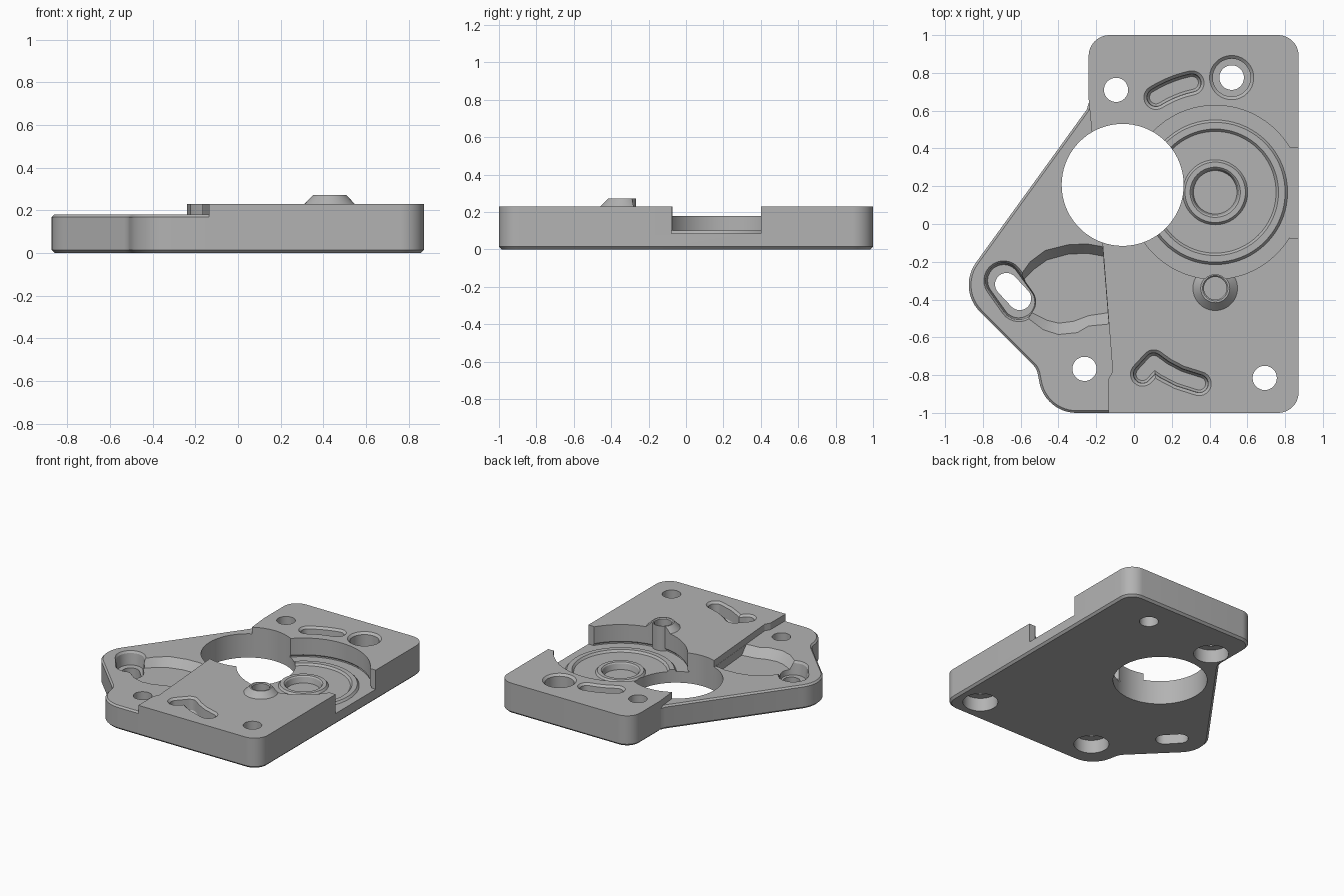
import bpy, bmesh, math
from mathutils import Vector

if "Cube" in bpy.data.objects:
    bpy.data.objects.remove(bpy.data.objects["Cube"])

grey = bpy.data.materials.new("machined_grey")
grey.diffuse_color = (0.45, 0.45, 0.45, 1)
grey.use_nodes = True
grey.node_tree.nodes["Principled BSDF"].inputs["Base Color"].default_value = grey.diffuse_color


def circle(x, y, r, n=72):
    return [(x + r * math.cos(2 * math.pi * i / n), y + r * math.sin(2 * math.pi * i / n)) for i in range(n)]


def rounded(corners, n=12):
    """Polygon of (x, y, radius) corners with each corner rounded."""
    out = []
    for i, (x, y, r) in enumerate(corners):
        p = Vector((x, y))
        if r == 0:
            out.append((x, y))
            continue
        a = (Vector(corners[i - 1][:2]) - p).normalized()
        b = (Vector(corners[(i + 1) % len(corners)][:2]) - p).normalized()
        half = a.angle(b) / 2
        c = p + (a + b).normalized() * r / math.sin(half)
        s = p + a * r / math.tan(half) - c
        e = p + b * r / math.tan(half) - c
        sweep = s.angle_signed(e)
        a0 = math.atan2(s.y, s.x)
        for k in range(n + 1):
            t = a0 - sweep * k / n          # angle_signed is clockwise
            out.append((c.x + r * math.cos(t), c.y + r * math.sin(t)))
    return out


def inset(pts, d):
    """Mitred inward offset of a counter-clockwise outline."""
    out = []
    for i in range(len(pts)):
        p = Vector(pts[i])
        a = (p - Vector(pts[i - 1])).normalized()
        b = (Vector(pts[(i + 1) % len(pts)]) - p).normalized()
        na, nb = Vector((-a.y, a.x)), Vector((-b.y, b.x))
        q = p + (na + nb) * d / (1 + na.dot(nb))
        out.append((q.x, q.y))
    return out


def capsule(path, r, n=14):
    """Outline of a round-ended slot along a path."""
    P = [Vector(p) for p in path]
    out = []
    for line in (P, P[::-1]):
        for i in range(len(line) - 1):
            d = (line[i + 1] - line[max(i - 1, 0)]).normalized()
            if i:
                out.append(tuple(line[i] + Vector((d.y, -d.x)) * r))
        d = line[-1] - line[-2]
        a = math.atan2(d.y, d.x) - math.pi / 2
        out += [(line[-1].x + r * math.cos(a + math.pi * k / n),
                 line[-1].y + r * math.sin(a + math.pi * k / n)) for k in range(n + 1)]
    return out


def solid(name, layers):
    """Skin a stack of (z, outline) layers and cap both ends."""
    bm = bmesh.new()
    rows = [[bm.verts.new((x, y, z)) for x, y in pts] for z, pts in layers]
    n = len(rows[0])
    for lo, hi in zip(rows, rows[1:]):
        for i in range(n):
            j = (i + 1) % n
            bm.faces.new((lo[i], lo[j], hi[j], hi[i]))
    bm.faces.new(rows[0][::-1])
    bm.faces.new(rows[-1])
    bmesh.ops.recalc_face_normals(bm, faces=bm.faces)
    me = bpy.data.meshes.new(name)
    bm.to_mesh(me)
    bm.free()
    ob = bpy.data.objects.new(name, me)
    bpy.context.collection.objects.link(ob)
    me.materials.append(grey)
    return ob


def turned(name, x, y, profile):
    return solid(name, [(z, circle(x, y, r)) for r, z in profile])


def combine(tool, op='DIFFERENCE'):
    m = plate.modifiers.new(tool.name, 'BOOLEAN')
    m.object, m.operation, m.solver = tool, op, 'EXACT'
    bpy.context.view_layer.objects.active = plate
    bpy.ops.object.modifier_apply(modifier=m.name)
    bpy.data.objects.remove(tool)


# Thick right-hand plate, its left edge is the step
high = rounded([(-0.135, -1, 0), (0.872, -1, 0.11), (0.872, 1, 0.11), (-0.24, 1, 0.11),
                (-0.24, 0.66, 0), (-0.165, -0.12, 0), (-0.113, -0.78, 0), (-0.135, -0.82, 0)])
plate = solid("mounting_plate", [(0, inset(high, 0.015)), (0.015, high), (0.23, high)])

# Thinner left-hand wing with chamfered rims
low = rounded([(0.1, -1, 0), (0.1, 0.64, 0), (-0.24, 0.64, 0), (-0.25, 0.606, 0),
               (-0.937, -0.343, 0.2), (-0.515, -0.765, 0.1), (-0.47, -1, 0.2)])
combine(solid("wing", [(0, inset(low, 0.015)), (0.015, low), (0.168, low), (0.18, inset(low, 0.012))]), 'UNION')

# Conical boss
BX, BY = 0.43, -0.34
combine(turned("boss", BX, BY, [(0.118, 0.2), (0.118, 0.23), (0.077, 0.272)]), 'UNION')

# Round pocket with two raised rings, open to the right edge
combine(turned("pocket", 0.43, 0.168, [
    (0.115, 0.05), (0.125, 0.092), (0.133, 0.1), (0.16, 0.1), (0.172, 0.085), (0.322, 0.085), (0.335, 0.1),
    (0.37, 0.1), (0.383, 0.085), (0.468, 0.085), (0.468, 0.095), (0.46, 0.103), (0.46, 0.5)]))
combine(solid("side_opening", [(z, [(0.822, -0.078), (1, -0.078), (1, 0.402), (0.822, 0.402)]) for z in (0.085, 0.5)]))

# Boss tube standing in the pocket wall, with a blind hole
combine(turned("boss_tube", BX, BY, [(0.074, 0.06), (0.074, 0.272)]), 'UNION')
combine(turned("boss_hole", BX, BY, [(0.06, 0.15), (0.06, 0.265), (0.068, 0.273), (0.068, 0.4)]))

# Sloped pocket in the wing
rim = [(-.6, -.27), (-.55, -.2), (-.47, -.14), (-.35, -.11), (-.25, -.105), (-.166, -.12), (-.134, -.53),
       (-.24, -.54), (-.3, -.575), (-.4, -.585), (-.48, -.56), (-.56, -.5)]
floor = [(-.58, -.29), (-.53, -.24), (-.46, -.19), (-.35, -.16), (-.25, -.155), (-.163, -.17), (-.138, -.47),
         (-.24, -.485), (-.32, -.515), (-.4, -.525), (-.46, -.51), (-.54, -.47)]
combine(solid("wing_pocket", [(0.12, floor), (0.18, rim), (0.3, rim)]))

# Through slot with a wide recess
combine(solid("slot_recess", [(z, capsule([(-.69, -.3), (-.61, -.412)], r)) for z, r in
                              ((0.08, 0.085), (0.165, 0.095), (0.18, 0.105), (0.3, 0.105))]))
combine(solid("slot_through", [(z, capsule([(-.675, -.32), (-.605, -.395)], 0.061)) for z in (-0.1, 0.3)]))

# Blind slots in the thick plate
arc = [(0.43 + 0.592 * math.cos(math.radians(a)), 0.168 + 0.592 * math.sin(math.radians(a)))
       for a in range(102, 125, 4)]
for path in (arc, [(0.045, -0.795), (0.105, -0.73)],
             [(0.105, -0.73), (0.16, -0.77), (0.24, -0.812), (0.345, -0.845)]):
    combine(solid("blind_slot", [(z, capsule(path, r)) for z, r in
                                 ((0.12, 0.034), (0.135, 0.044), (0.215, 0.048), (0.23, 0.064), (0.4, 0.064))]))

# Large bore
combine(turned("bore", -0.06, 0.207, [(0.323, -0.1), (0.323, 0.5)]))

# Screw holes counterbored from below
for x, y in ((-0.095, 0.71), (-0.262, -0.767), (0.692, -0.815)):
    combine(turned("screw_hole", x, y, [(0.12, -0.1), (0.12, 0.1), (0.064, 0.1), (0.064, 0.5)]))

# Screw hole counterbored from above
combine(turned("top_hole", 0.517, 0.775, [(0.065, -0.1), (0.065, 0.1), (0.1, 0.1), (0.1, 0.215),
                                          (0.117, 0.23), (0.117, 0.5)]))

bpy.ops.object.select_all(action='DESELECT')
plate.select_set(True)
bpy.context.view_layer.objects.active = plate
bpy.ops.object.shade_smooth_by_angle(angle=math.radians(25))
